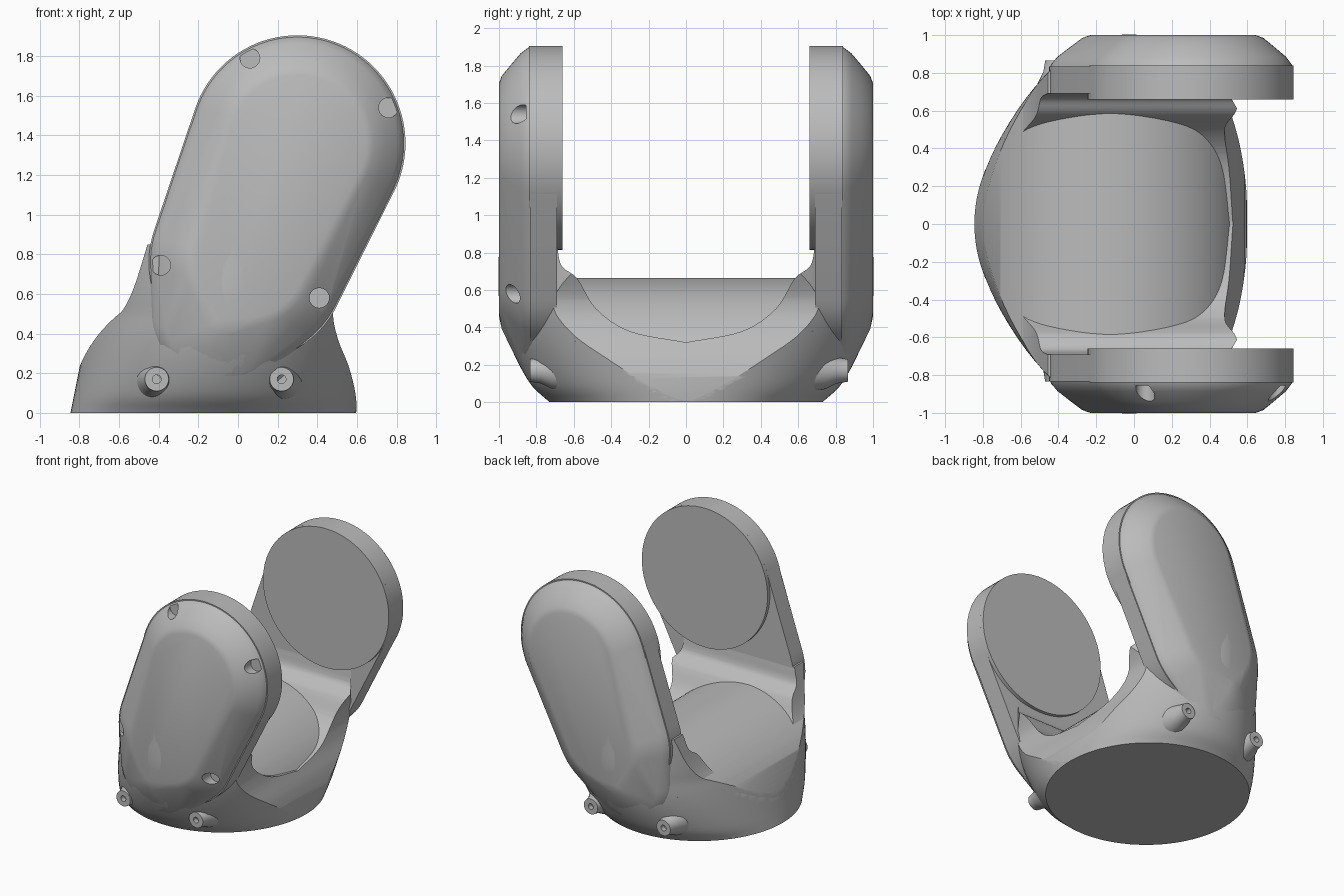
import bpy, bmesh
from math import cos, sin, pi, radians
from mathutils import Vector, Matrix

if "Cube" in bpy.data.objects:
    bpy.data.objects.remove(bpy.data.objects["Cube"], do_unlink=True)

grey = bpy.data.materials.new("plain grey")
grey.use_nodes = True
grey.diffuse_color = (0.5, 0.5, 0.5, 1)
grey.node_tree.nodes["Principled BSDF"].inputs["Base Color"].default_value = (0.5, 0.5, 0.5, 1)


def finish(name, bm):
    bmesh.ops.recalc_face_normals(bm, faces=bm.faces)
    mesh = bpy.data.meshes.new(name)
    bm.to_mesh(mesh)
    bm.free()
    mesh.materials.append(grey)
    obj = bpy.data.objects.new(name, mesh)
    bpy.context.collection.objects.link(obj)
    return obj


def loft(name, rings):
    """Skin a list of equal-length point rings and cap both ends."""
    bm = bmesh.new()
    rows = [[bm.verts.new(p) for p in ring] for ring in rings]
    n = len(rows[0])
    for a, b in zip(rows, rows[1:]):
        for i in range(n):
            j = (i + 1) % n
            bm.faces.new((a[i], a[j], b[j], b[i]))
    bm.faces.new(rows[0])
    bm.faces.new(rows[-1])
    return finish(name, bm)


def hull(name, points):
    bm = bmesh.new()
    for p in points:
        bm.verts.new(p)
    out = bmesh.ops.convex_hull(bm, input=bm.verts)
    junk = {v for v in out["geom_interior"] if isinstance(v, bmesh.types.BMVert)}
    bmesh.ops.delete(bm, geom=list(junk), context="VERTS")
    bmesh.ops.dissolve_limit(bm, angle_limit=0.005, verts=bm.verts, edges=bm.edges)
    return finish(name, bm)


def circle(x, z, r, y, n=72):
    return [(x + r * cos(2 * pi * i / n), y, z + r * sin(2 * pi * i / n)) for i in range(n)]


def smooth_curve(points, steps=6):
    """Catmull-Rom through 2D points."""
    pts = [Vector(p) for p in points]
    pts = [2 * pts[0] - pts[1]] + pts + [2 * pts[-1] - pts[-2]]
    out = []
    for a, b, c, d in zip(pts, pts[1:], pts[2:], pts[3:]):
        for k in range(steps):
            t = k / steps
            out.append(0.5 * (2 * b + (c - a) * t + (2 * a - 5 * b + 4 * c - d) * t ** 2
                              + (3 * b - a - 3 * c + d) * t ** 3))
    return out + [pts[-2]]


def boolean(obj, cutter, operation, keep=False):
    mod = obj.modifiers.new("cut", "BOOLEAN")
    mod.operation, mod.solver, mod.object = operation, "EXACT", cutter
    bpy.context.view_layer.update()
    deps = bpy.context.evaluated_depsgraph_get()
    mesh = bpy.data.meshes.new_from_object(obj.evaluated_get(deps))
    obj.modifiers.clear()
    obj.data = mesh
    if not keep:
        bpy.data.objects.remove(cutter, do_unlink=True)


parts = []

# Flared shell: round at the ground, widening towards the arms
flare = smooth_curve([(0.73, 0), (0.84, 0.11), (0.95, 0.33), (1.0, 0.55), (1.0, 0.85)])
shell_rings = []
for depth, z in flare:
    lean = -0.125 + 0.2 * min(z, 0.5)
    shell_rings.append([(lean + 0.72 * cos(2 * pi * i / 96), depth * sin(2 * pi * i / 96), z)
                        for i in range(96)])
shell = loft("shell_helper", shell_rings)

# Base that rises into both arms
left = smooth_curve([(-0.845, -0.05), (-0.845, 0), (-0.83, 0.12), (-0.78, 0.25), (-0.69, 0.38),
                     (-0.6, 0.49), (-0.53, 0.62), (-0.45, 0.87)])
right = smooth_curve([(0.65, 0.87), (0.51, 0.62), (0.48, 0.5), (0.505, 0.37),
                      (0.56, 0.23), (0.595, 0.08), (0.595, -0.05)])
outline = left + right
base = loft("base", [[(p.x, y, p.y) for p in outline] for y in (-1.1, 1.1)])
boolean(base, shell, "INTERSECT", keep=True)

# Channel between the arms, with filleted corners
half = smooth_curve([(0.69, 0.84), (0.665, 0.73), (0.58, 0.66), (0.48, 0.5), (0.3, 0.38), (0, 0.32)])
channel = [Vector((0.69, 1.2))] + half
channel += [Vector((-p.x, p.y)) for p in reversed(channel[:-1])]
cutter = loft("channel_helper", [[(x, p.x, p.y) for p in channel] for x in (-1.2, 1.2)])
boolean(base, cutter, "DIFFERENCE")
parts.append(base)

# Rounded saddle lying across the base
arc = [(-0.125 + 0.72 * cos(pi * i / 64), 0.665 * sin(pi * i / 64)) for i in range(65)]
arc = [(0.595, -0.1)] + arc + [(-0.845, -0.1)]
saddle = loft("saddle", [[(x, y, z) for x, z in arc] for y in (-0.78, 0.78)])
boolean(saddle, shell, "INTERSECT")
parts.append(saddle)

# Arms, covers and joint discs: each is a hull around circles
TOP, MIDDLE, LOWER = (0.3, 1.36, 0.545), (0.05, 0.76, 0.5), (-0.07, 0.49, 0.37)
covers = {}
for side, tag in ((-1, "front"), (1, "back")):
    arm_points = [p for y in (0.69, 0.835) for x, z, r in (TOP, MIDDLE) for p in circle(x, z, r, side * y)]
    parts.append(hull(tag + "_arm", arm_points))

    cover_points = []
    for y, inset in ((0.82, 0.004), (0.845, 0.01), (0.885, 0.04), (0.94, 0.105), (0.985, 0.16), (1.0, 0.2)):
        for (x, z, r), grow in ((TOP, 1), (MIDDLE, 1.1), (LOWER, 1.7)):
            cover_points += circle(x, z, r - inset * grow, side * y)
    covers[tag] = hull(tag + "_cover", cover_points)
    parts.append(covers[tag])

    x, z, r = TOP
    parts.append(loft(tag + "_joint_disc", [circle(x, z, r, side * y, 96) for y in (0.66, 0.84)]))

    # Tapered studs with a small bore
    tip = 0.835 if side < 0 else 0.865
    for stud_x, stud_side in ((-0.41, "right"), (0.22, "left")):
        rings = [(0.13, 0.55), (0.1, tip - 0.12), (0.07, tip - 0.06), (0.06, tip),
                 (0.022, tip), (0.022, tip - 0.04)]
        parts.append(loft(f"{tag}_{stud_side}_stud",
                          [circle(stud_x, 0.17, r, side * y, 32) for r, y in rings]))

# Screw pockets around the rim of the front cover
for x, z in ((0.06, 1.79), (0.76, 1.54), (-0.39, 0.745), (0.41, 0.58), (-0.13, 0.19)):
    pocket = loft("pocket_helper", [circle(x, z, 0.05, y, 24) for y in (-1.1, -0.855)])
    boolean(covers["front"], pocket, "DIFFERENCE")

# Smooth shading with crisp edges
bpy.ops.object.select_all(action="DESELECT")
for part in parts:
    part.select_set(True)
bpy.context.view_layer.objects.active = parts[0]
bpy.ops.object.shade_smooth_by_angle(angle=radians(32))
